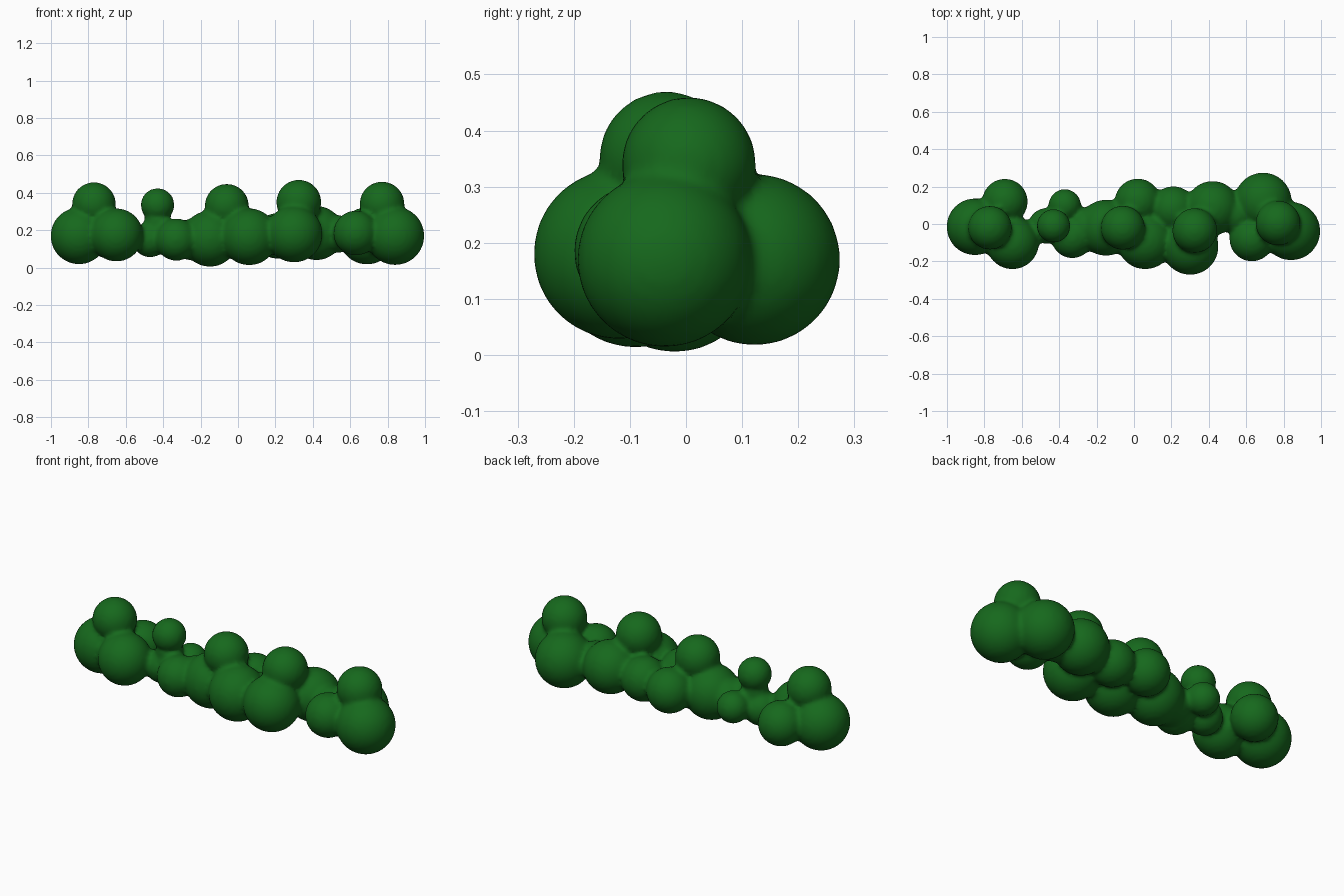
import bpy, bmesh
from mathutils import Matrix

if "Cube" in bpy.data.objects:
    bpy.data.objects.remove(bpy.data.objects["Cube"])

# Foliage clumps: x, y, z, radius
LOWER = [
    (-.85, -.015, .17, .152), (-.69, .12, .17, .122), (-.65, -.10, .175, .142),
    (-.47, -.01, .15, .095), (-.37, .10, .17, .087), (-.33, -.07, .15, .113),
    (-.25, -.02, .15, .11), (-.15, -.02, .155, .15), (.02, .12, .17, .123),
    (.06, -.09, .165, .152), (.21, .08, .17, .122), (.30, -.12, .18, .152),
    (.42, .085, .185, .145), (.54, .05, .18, .10), (.63, -.08, .185, .12),
    (.69, .122, .17, .153), (.84, -.038, .17, .156),
]
UPPER = [
    (-.77, -.02, .34, .117), (-.43, -.01, .335, .09), (-.06, -.02, .33, .118),
    (.325, -.035, .35, .12), (.77, .005, .34, .12),
]

bm = bmesh.new()
def ball(x, y, z, r):
    bmesh.ops.create_icosphere(bm, subdivisions=4, radius=r,
                               matrix=Matrix.Translation((x, y, z)))
for c in LOWER + UPPER:
    ball(*c)
# Short necks under the upper clumps
for x, y, z, r in UPPER:
    ball(x, y, z - .09, r * .8)
    ball(x, y, z - .14, r * .85)

mesh = bpy.data.meshes.new("hedge")
bm.to_mesh(mesh)
bm.free()
hedge = bpy.data.objects.new("hedge", mesh)
bpy.context.collection.objects.link(hedge)

# Fuse the clumps and soften the creases between them
remesh = hedge.modifiers.new("fuse", 'REMESH')
remesh.mode = 'VOXEL'
remesh.voxel_size = .013
remesh.use_smooth_shade = True
soften = hedge.modifiers.new("soften", 'SMOOTH')
soften.factor = .5
soften.iterations = 5

# Leaf green
mat = bpy.data.materials.new("leaf_green")
mat.diffuse_color = (.008, .14, .012, 1)
mat.use_nodes = True
mat.node_tree.nodes["Principled BSDF"].inputs["Base Color"].default_value = mat.diffuse_color
mesh.materials.append(mat)
